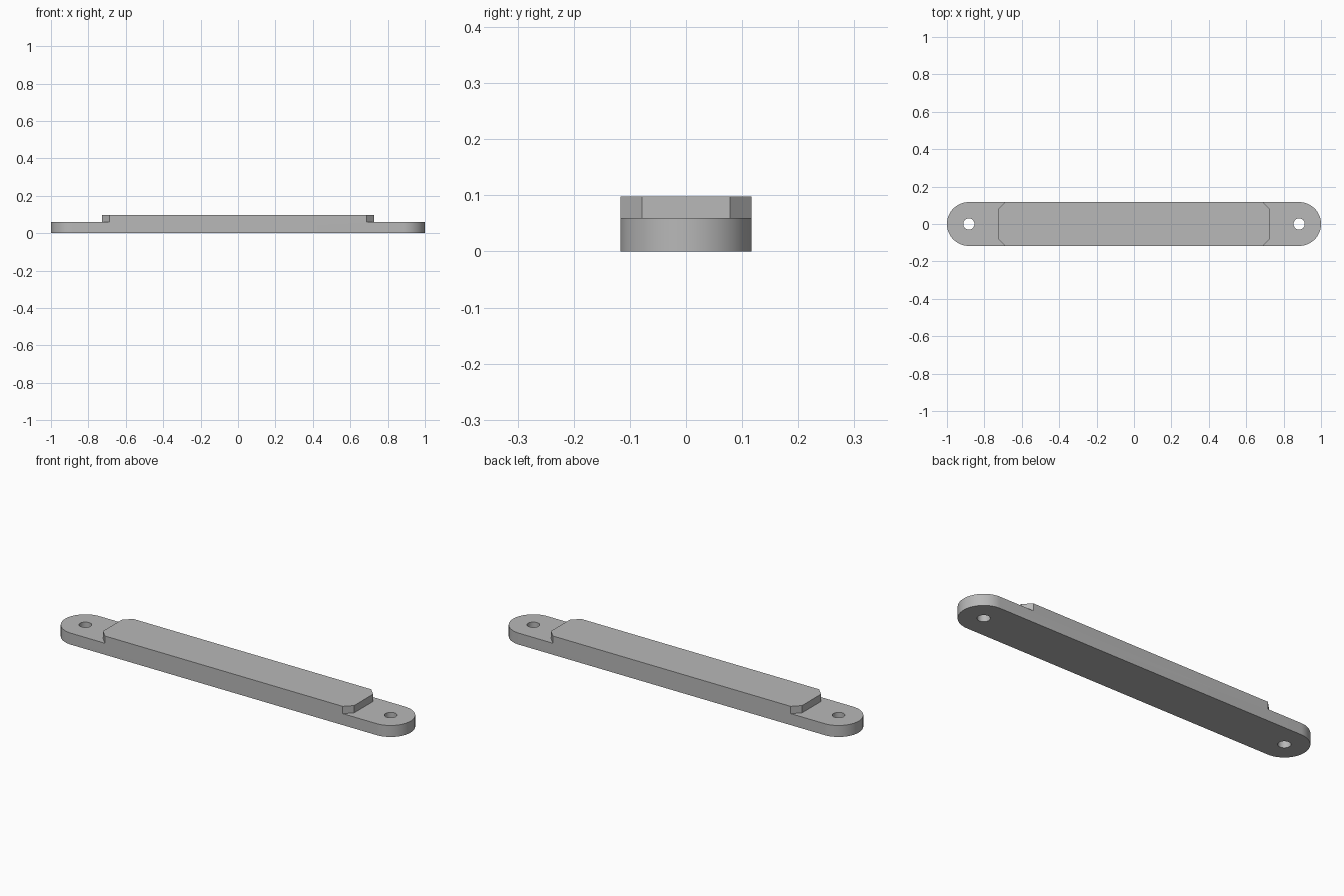
import bpy, bmesh
from math import pi, cos, sin

cube = bpy.data.objects.get("Cube")
if cube:
    bpy.data.objects.remove(cube, do_unlink=True)

R = 0.117            # half width and end radius
HOLE_X, HOLE_R = 0.883, 0.03
LOW, HIGH = 0.06, 0.098
PAD_X, CHAMFER = 0.727, 0.039

grey = bpy.data.materials.new("light grey")
grey.use_nodes = True
colour = (0.48, 0.48, 0.48, 1)
grey.diffuse_color = colour
grey.node_tree.nodes["Principled BSDF"].inputs["Base Color"].default_value = colour


def arc(cx, radius, start, sweep, steps):
    return [(cx + radius * cos(start + sweep * i / steps),
             radius * sin(start + sweep * i / steps)) for i in range(steps + 1)]


def prism(name, outline, z0, z1):
    """Extrude a flat outline from z0 to z1."""
    bm = bmesh.new()
    base = bm.faces.new([bm.verts.new((x, y, z0)) for x, y in outline])
    top = bmesh.ops.extrude_face_region(bm, geom=[base])["geom"]
    verts = [v for v in top if isinstance(v, bmesh.types.BMVert)]
    bmesh.ops.translate(bm, verts=verts, vec=(0, 0, z1 - z0))
    bmesh.ops.recalc_face_normals(bm, faces=bm.faces)
    mesh = bpy.data.meshes.new(name)
    bm.to_mesh(mesh)
    bm.free()
    mesh.materials.append(grey)
    obj = bpy.data.objects.new(name, mesh)
    bpy.context.collection.objects.link(obj)
    return obj


# Round-ended bar at full height
outline = arc(1 - R, R, -pi / 2, pi, 40) + arc(R - 1, R, pi / 2, pi, 40)
bar = prism("mounting_bar", outline, 0, HIGH)

# Cutters: stepped ends around the chamfered pad, and the screw holes
cutters = []
for side, label in ((1, "left"), (-1, "right")):
    y_in, over = R - CHAMFER, 2 * CHAMFER
    half = [(1.2, y_in + over), (PAD_X - over, y_in + over), (PAD_X, y_in)]
    step = half + [(x, -y) for x, y in reversed(half)]
    cutters.append(prism(label + "_step_cutter",
                         [(side * x, y) for x, y in step], LOW, 0.2))
    cutters.append(prism(label + "_hole_cutter",
                         arc(side * HOLE_X, HOLE_R, 0, 2 * pi, 32)[:-1], -0.1, 0.19))

for cutter in cutters:
    cutter.hide_render = True
    mod = bar.modifiers.new(cutter.name, "BOOLEAN")
    mod.operation = "DIFFERENCE"
    mod.solver = "EXACT"
    mod.object = cutter

# Bake the cuts and remove the helpers
depsgraph = bpy.context.evaluated_depsgraph_get()
result = bpy.data.meshes.new_from_object(bar.evaluated_get(depsgraph))
bar.modifiers.clear()
bar.data = result
for cutter in cutters:
    bpy.data.objects.remove(cutter, do_unlink=True)

# Smooth round walls, sharp edges elsewhere
bpy.ops.object.select_all(action="DESELECT")
bar.select_set(True)
bpy.context.view_layer.objects.active = bar
bpy.ops.object.shade_smooth_by_angle(angle=pi / 6)
